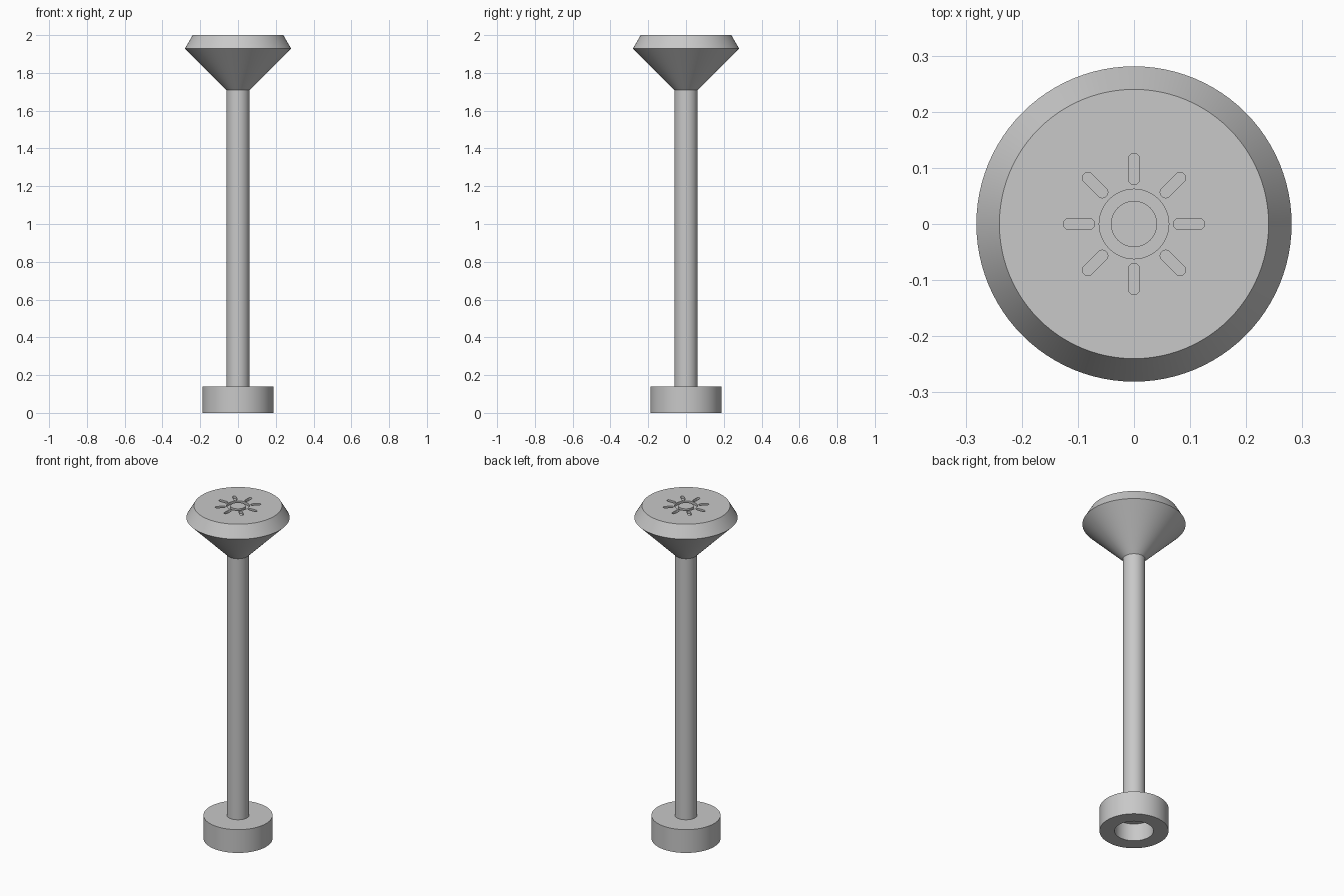
import bpy, bmesh, math
from mathutils import Matrix, Vector

cube = bpy.data.objects.get("Cube")
if cube:
    bpy.data.objects.remove(cube, do_unlink=True)

SEGMENTS = 96
ENGRAVE = 0.015

grey = bpy.data.materials.new("plain_grey")
grey.use_nodes = True
grey.diffuse_color = (0.58, 0.58, 0.58, 1)
grey.node_tree.nodes["Principled BSDF"].inputs["Base Color"].default_value = grey.diffuse_color


def make_object(name, bm):
    bmesh.ops.recalc_face_normals(bm, faces=bm.faces)
    mesh = bpy.data.meshes.new(name)
    bm.to_mesh(mesh)
    bm.free()
    mesh.materials.append(grey)
    obj = bpy.data.objects.new(name, mesh)
    bpy.context.collection.objects.link(obj)
    return obj


def lathe(name, profile, closed=False):
    """Revolve (radius, height) points about z, capping open ends."""
    bm = bmesh.new()
    rings = []
    for r, z in profile:
        angles = [math.tau * i / SEGMENTS for i in range(SEGMENTS)]
        rings.append([bm.verts.new((r * math.cos(a), r * math.sin(a), z)) for a in angles])
    pairs = list(zip(rings, rings[1:]))
    if closed:
        pairs.append((rings[-1], rings[0]))
    else:
        bm.faces.new(rings[0])
        bm.faces.new(rings[-1])
    for low, high in pairs:
        for i in range(SEGMENTS):
            j = (i + 1) % SEGMENTS
            bm.faces.new((low[i], low[j], high[j], high[i]))
    return make_object(name, bm)


def ray_cutter(name, inner, outer, radius, angle):
    """Round-ended slot pointing outwards at the given angle."""
    bm = bmesh.new()
    outline = []
    for centre, start in ((outer - radius, -90), (inner + radius, 90)):
        for k in range(9):
            a = math.radians(start + k * 22.5)
            outline.append((centre + radius * math.cos(a), radius * math.sin(a), 2 - ENGRAVE))
    face = bm.faces.new([bm.verts.new(p) for p in outline])
    top = bmesh.ops.extrude_face_region(bm, geom=[face])["geom"]
    verts = [v for v in top if isinstance(v, bmesh.types.BMVert)]
    bmesh.ops.translate(bm, verts=verts, vec=Vector((0, 0, 0.05)))
    bmesh.ops.rotate(bm, verts=bm.verts, matrix=Matrix.Rotation(angle, 3, "Z"))
    return make_object(name, bm)


# Flared head, slim shaft, and base with a socket underneath
head = lathe("head", [(0.061, 1.709), (0.281, 1.929), (0.24, 2.0)])
shaft = lathe("shaft", [(0.061, 0.12), (0.061, 1.709)])
base = lathe("base", [(0.106, 0.105), (0.106, 0), (0.188, 0), (0.188, 0.14)])

# Sun emblem engraved in the head
low, high = 2 - ENGRAVE, 2.035
cutters = [lathe("ring_cutter", [(0.041, low), (0.062, low), (0.062, high), (0.041, high)], True)]
for i in range(8):
    cutters.append(ray_cutter("ray_cutter", 0.07, 0.126, 0.01, i * math.tau / 8))

for cutter in cutters:
    cutter.hide_render = True
    mod = head.modifiers.new("engraving", "BOOLEAN")
    mod.operation = "DIFFERENCE"
    mod.solver = "EXACT"
    mod.object = cutter

# Bake the engraving and remove the cutters
graph = bpy.context.evaluated_depsgraph_get()
engraved = bpy.data.meshes.new_from_object(head.evaluated_get(graph))
head.modifiers.clear()
head.data = engraved
for cutter in cutters:
    bpy.data.objects.remove(cutter, do_unlink=True)

# Smooth round sides, crisp rims
for obj in bpy.data.objects:
    obj.select_set(obj in (head, shaft, base))
bpy.context.view_layer.objects.active = head
bpy.ops.object.shade_smooth_by_angle(angle=math.radians(30))
